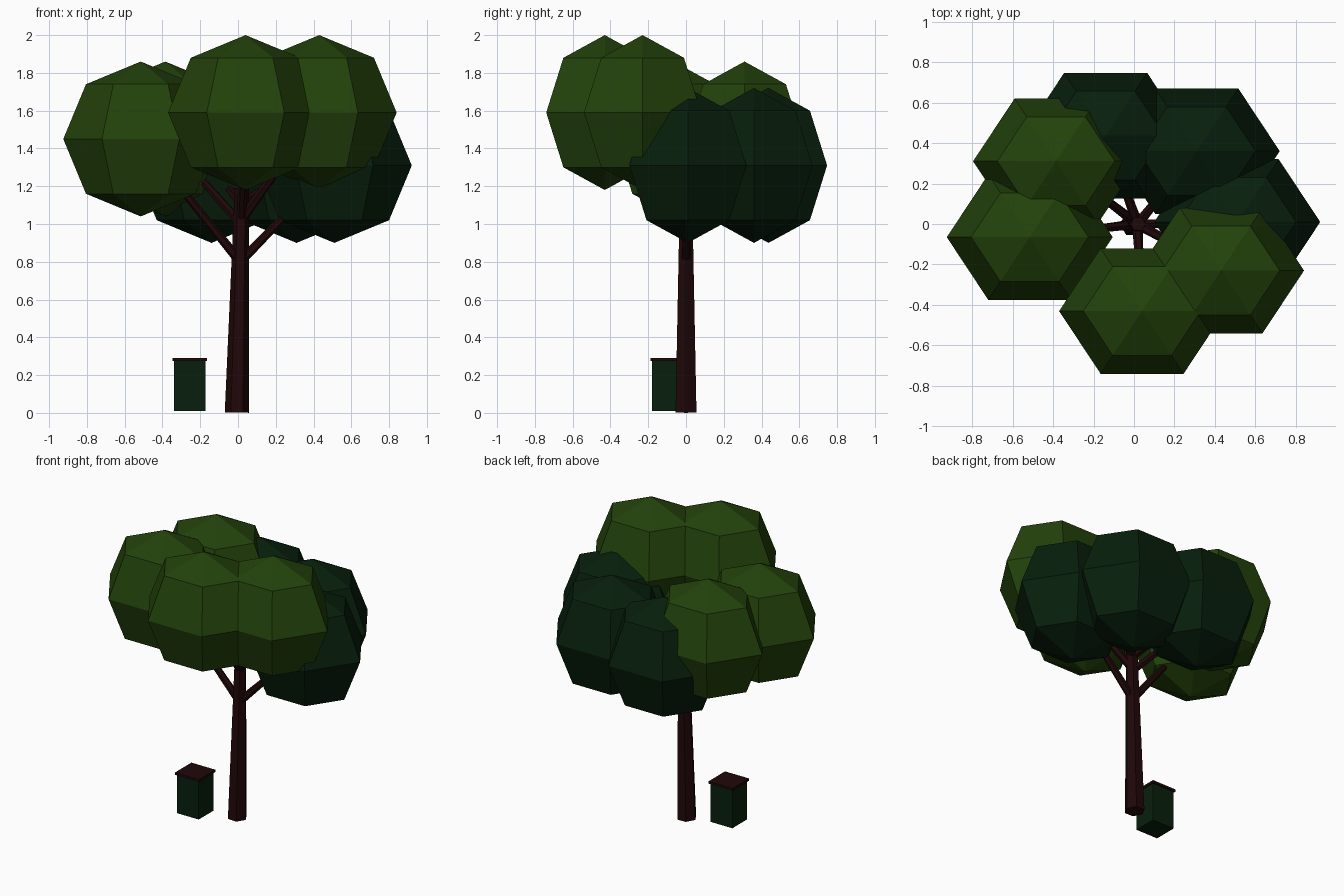
import bpy, bmesh, math
from mathutils import Vector, Matrix

if "Cube" in bpy.data.objects:
    bpy.data.objects.remove(bpy.data.objects["Cube"])


def material(name, rgb):
    m = bpy.data.materials.new(name)
    m.diffuse_color = (*rgb, 1)
    m.use_nodes = True
    m.node_tree.nodes["Principled BSDF"].inputs["Base Color"].default_value = m.diffuse_color
    return m


LIGHT = material("light leaf green", (0.0165, 0.054, 0.0032))
DARK = material("dark leaf green", (0.0023, 0.0135, 0.0036))
BARK = material("dark brown", (0.0140, 0.0022, 0.0025))


def finish(name, bm, mat):
    bmesh.ops.recalc_face_normals(bm, faces=bm.faces)
    mesh = bpy.data.meshes.new(name)
    bm.to_mesh(mesh)
    bm.free()
    mesh.materials.append(mat)
    ob = bpy.data.objects.new(name, mesh)
    bpy.context.collection.objects.link(ob)
    return ob


def limb(name, a, b, ra, rb, mat):
    """Tapered six-sided tube from a to b."""
    a, b = Vector(a), Vector(b)
    d = (b - a).normalized()
    v = d.cross(Vector((1, 0, 0))).normalized()
    u = v.cross(d).normalized()
    bm = bmesh.new()
    rings = []
    for p, r in ((a, ra), (b, rb)):
        angles = [i * math.pi / 3 for i in range(6)]
        rings.append([bm.verts.new(p + r * (u * math.cos(t) + v * math.sin(t))) for t in angles])
    for i in range(6):
        j = (i + 1) % 6
        bm.faces.new((rings[0][i], rings[0][j], rings[1][j], rings[1][i]))
    for ring in rings:
        bm.faces.new(ring)
    return finish(name, bm, mat)


def foliage(name, centre, mat):
    """Six-sided low-poly ball with corners on the x axis, squashed in depth."""
    bm = bmesh.new()
    bmesh.ops.create_uvsphere(bm, u_segments=6, v_segments=4, radius=0.41)
    bmesh.ops.transform(bm, verts=bm.verts, matrix=Matrix.Translation(centre)
                        @ Matrix.Diagonal((1, 0.873, 1, 1)) @ Matrix.Rotation(math.pi / 6, 4, 'Z'))
    return finish(name, bm, mat)


def box(name, centre, size, mat):
    bm = bmesh.new()
    bmesh.ops.create_cube(bm, size=1)
    bmesh.ops.transform(bm, verts=bm.verts, matrix=Matrix.Translation(centre) @ Matrix.Diagonal((*size, 1)))
    return finish(name, bm, mat)


# trunk, leaning slightly to the right
BASE, TOP = Vector((-0.006, 0, 0.002)), Vector((0.02, 0, 1.19))
limb("trunk", BASE, TOP, 0.064, 0.037, BARK)

# leaf clumps, each carried by a branch: centre, colour, branch start height
clumps = [
    ((0.04, -0.43, 1.59), LIGHT, 1.02),
    ((0.43, -0.23, 1.59), LIGHT, 1.02),
    ((-0.515, -0.065, 1.45), LIGHT, 0.80),
    ((-0.385, 0.31, 1.45), LIGHT, 1.00),
    ((0.51, 0.01, 1.31), DARK, 0.80),
    ((0.31, 0.36, 1.31), DARK, 1.10),
    ((-0.14, 0.437, 1.31), DARK, 1.10),
]
for i, (c, mat, z) in enumerate(clumps, 1):
    foliage(f"leaf_clump_{i}", c, mat)
    start = BASE.lerp(TOP, z / TOP.z)
    limb(f"branch_{i}", start, start.lerp(Vector(c), 0.7), 0.026, 0.018, BARK)

# bin beside the trunk
box("bin_body", (-0.255, -0.10, 0.143), (0.166, 0.16, 0.265), DARK)
box("bin_lid", (-0.255, -0.10, 0.282), (0.182, 0.178, 0.016), BARK)
